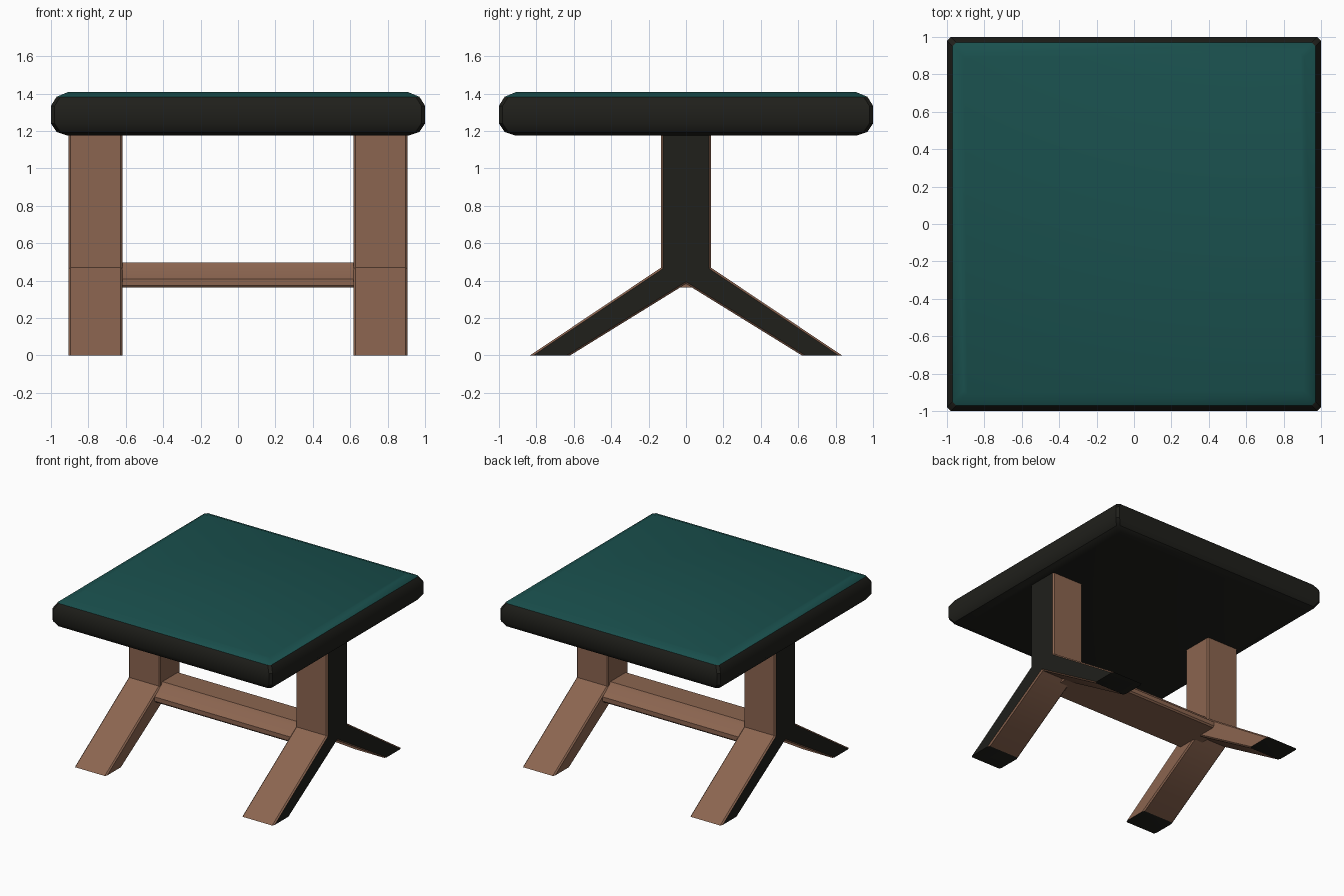
import bpy, bmesh
from math import radians

if "Cube" in bpy.data.objects:
    bpy.data.objects.remove(bpy.data.objects["Cube"])


def material(name, rgb):
    m = bpy.data.materials.new(name)
    m.diffuse_color = (*rgb, 1)
    m.use_nodes = True
    m.node_tree.nodes["Principled BSDF"].inputs["Base Color"].default_value = m.diffuse_color
    return m


WOOD = material("brown_wood", (0.26, 0.13, 0.08))
DARK = material("dark_trim", (0.014, 0.014, 0.011))
GREEN = material("green_top", (0.01, 0.08, 0.075))


def finish(name, bm, mats):
    bmesh.ops.recalc_face_normals(bm, faces=bm.faces)
    me = bpy.data.meshes.new(name)
    bm.to_mesh(me)
    bm.free()
    for m in mats:
        me.materials.append(m)
    ob = bpy.data.objects.new(name, me)
    bpy.context.collection.objects.link(ob)
    bpy.ops.object.select_all(action='DESELECT')
    ob.select_set(True)
    bpy.context.view_layer.objects.active = ob
    bpy.ops.object.shade_smooth_by_angle(angle=radians(35))
    return ob


def prism(half_profile, x0, x1):
    """Extrude a y-mirrored (y, z) outline along x."""
    outline = half_profile + [(-y, z) for y, z in reversed(half_profile) if y > 0]
    bm = bmesh.new()
    face = bm.faces.new([bm.verts.new((x0, y, z)) for y, z in outline])
    ext = bmesh.ops.extrude_face_region(bm, geom=[face])
    verts = [v for v in ext["geom"] if isinstance(v, bmesh.types.BMVert)]
    bmesh.ops.translate(bm, verts=verts, vec=(x1 - x0, 0, 0))
    return bm


# Table top: stacked square rings with clipped corners
bm = bmesh.new()
rings = []
for h, z in [(0.91, 1.175), (0.97, 1.195), (1, 1.24), (1, 1.335), (0.97, 1.383), (0.91, 1.408)]:
    c = h - 0.02
    pts = [(c, -h), (h, -c), (h, c), (c, h), (-c, h), (-h, c), (-h, -c), (-c, -h)]
    rings.append([bm.verts.new((x, y, z)) for x, y in pts])
for k in range(len(rings) - 1):
    a, b = rings[k], rings[k + 1]
    for i in range(8):
        j = (i + 1) % 8
        f = bm.faces.new((a[i], a[j], b[j], b[i]))
        f.material_index = int(k == len(rings) - 2)
bm.faces.new(rings[0][::-1])
bm.faces.new(rings[-1]).material_index = 1
finish("table_top", bm, [DARK, GREEN])

# Y-shaped trestle legs with dark outer faces and foot pads
leg_half = [(0, 0.383), (0.62, 0), (0.835, 0), (0.133, 0.47), (0.133, 1.2)]
for side, name in ((-1, "left_leg"), (1, "right_leg")):
    bm = prism(leg_half, side * 0.617, side * 0.905)
    bmesh.ops.recalc_face_normals(bm, faces=bm.faces)
    edges = [e for e in bm.edges
             if abs(e.verts[0].co.x - e.verts[1].co.x) < 0.01
             and min(v.co.z for v in e.verts) + max(v.co.z for v in e.verts) > 0.01]
    bmesh.ops.bevel(bm, geom=edges, offset=0.01, segments=1, affect='EDGES')
    bm.normal_update()
    for f in bm.faces:
        f.material_index = int(f.normal.x * side > 0.95 or f.normal.z < -0.98)
    finish(name, bm, [WOOD, DARK])

# Crossbar with sloping upper sides
bar_half = [(0.19, 0.363), (0.2, 0.375), (0.2, 0.41), (0.12, 0.47), (0.1, 0.497)]
finish("crossbar", prism(bar_half, -0.7, 0.7), [WOOD])
